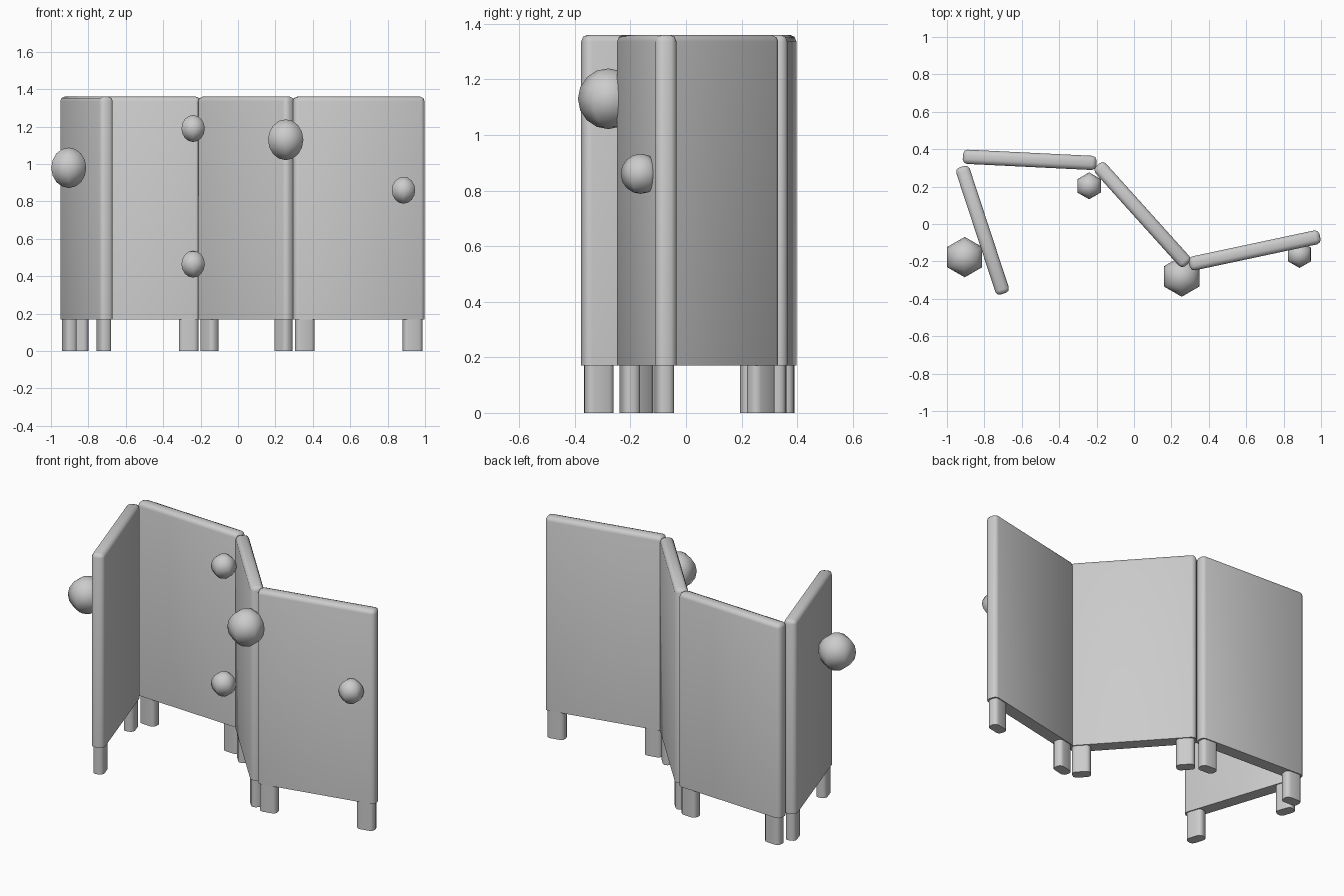
import bpy, bmesh
from math import radians, cos, sin

if "Cube" in bpy.data.objects:
    bpy.data.objects.remove(bpy.data.objects["Cube"])

LENGTH, THICK = 0.715, 0.076
Z_LOW, Z_TOP = 0.17, 1.36


def finish(bm, name, loc, angle=0):
    bmesh.ops.recalc_face_normals(bm, faces=bm.faces)
    me = bpy.data.meshes.new(name)
    bm.to_mesh(me)
    bm.free()
    ob = bpy.data.objects.new(name, me)
    ob.location = loc
    ob.rotation_euler.z = radians(angle)
    bpy.context.collection.objects.link(ob)
    bpy.ops.object.select_all(action='DESELECT')
    ob.select_set(True)
    bpy.context.view_layer.objects.active = ob
    bpy.ops.object.shade_smooth_by_angle(angle=radians(50))
    return ob


def rounded_box(name, size, loc, angle, bevel, segments, round_top):
    bm = bmesh.new()
    bmesh.ops.create_cube(bm, size=1)
    bmesh.ops.scale(bm, vec=size, verts=bm.verts)
    zs = lambda e: [v.co.z for v in e.verts]
    # vertical edges, plus the top rim for panels; bottom stays sharp
    edges = [e for e in bm.edges
             if abs(zs(e)[0] - zs(e)[1]) > 1e-4 or (round_top and min(zs(e)) > 0)]
    bmesh.ops.bevel(bm, geom=edges, offset=bevel, segments=segments,
                    profile=0.5, affect='EDGES', clamp_overlap=True)
    return finish(bm, name, loc, angle)


# folding panels, each with two feet: x, y, angle
panels = [(-0.81, -0.033, -71.8), (-0.558, 0.343, -2.8),
          (0.045, 0.05, -48), (0.645, -0.141, 12)]
for i, (x, y, a) in enumerate(panels, 1):
    rounded_box(f"panel_{i}", (LENGTH, THICK, Z_TOP - Z_LOW),
                (x, y, (Z_LOW + Z_TOP) / 2), a, 0.024, 2, True)
    for side, d in (("left", -0.295), ("right", 0.295)):
        rounded_box(f"foot_{i}_{side}", (0.105, 0.064, Z_LOW),
                    (x + d * cos(radians(a)), y + d * sin(radians(a)), Z_LOW / 2),
                    a, 0.024, 3, False)

# six-sided decorative balls: x, y, z, radius
balls = [(-0.905, -0.177, 0.98, 0.108), (-0.24, 0.204, 1.19, 0.072),
         (-0.24, 0.204, 0.465, 0.072), (0.255, -0.28, 1.13, 0.109),
         (0.885, -0.163, 0.86, 0.072)]
for i, (x, y, z, r) in enumerate(balls, 1):
    bm = bmesh.new()
    bmesh.ops.create_uvsphere(bm, u_segments=6, v_segments=8, radius=r)
    ob = finish(bm, f"ball_{i}", (x, y, z))
    ob.data.shade_smooth()
    if "sharp_edge" in ob.data.attributes:
        ob.data.attributes.remove(ob.data.attributes["sharp_edge"])
    # keep a hexagon corner facing the front
    if not any(abs(v.co.x) < 1e-4 and v.co.y < -0.9 * r for v in ob.data.vertices):
        ob.rotation_euler.z = radians(30)
